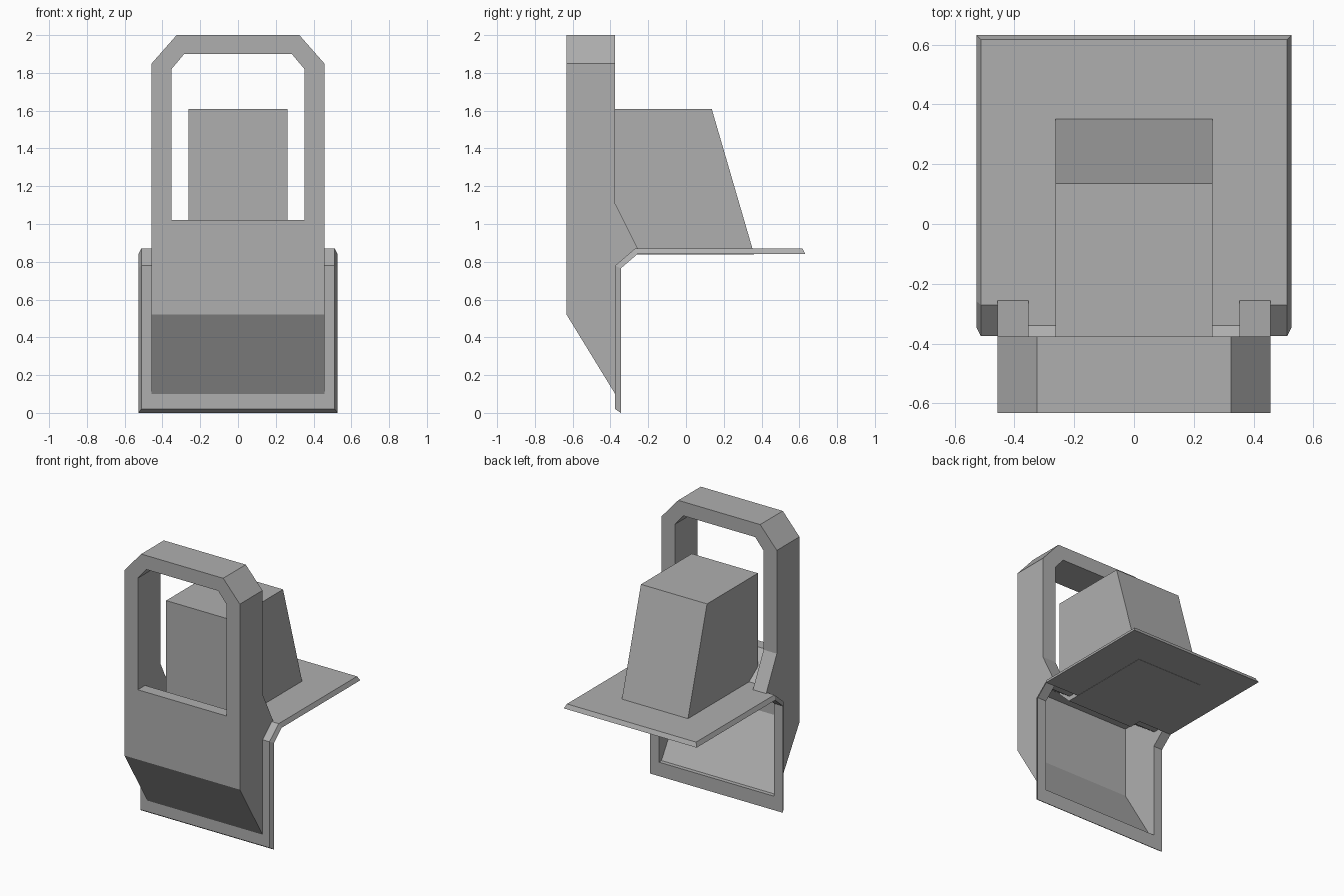
import bpy, bmesh

if "Cube" in bpy.data.objects:
    bpy.data.objects.remove(bpy.data.objects["Cube"])

W = 0.457          # half width of the housing and arch
FRONT = -0.632

grey = bpy.data.materials.new("mid_grey")
grey.diffuse_color = (0.427, 0.427, 0.427, 1)
grey.use_nodes = True
grey.node_tree.nodes["Principled BSDF"].inputs["Base Color"].default_value = grey.diffuse_color


def finish(name, bm):
    bmesh.ops.recalc_face_normals(bm, faces=bm.faces)
    me = bpy.data.meshes.new(name)
    bm.to_mesh(me)
    bm.free()
    me.materials.append(grey)
    ob = bpy.data.objects.new(name, me)
    bpy.context.collection.objects.link(ob)
    return ob


def prism(name, pts, axis, a, b, skip=()):
    """Extrude a profile along x (pts are y,z) or y (pts are x,z); skip lists open sides."""
    bm = bmesh.new()
    place = (lambda p, t: (t, p[0], p[1])) if axis == 'x' else (lambda p, t: (p[0], t, p[1]))
    lo = [bm.verts.new(place(p, a)) for p in pts]
    hi = [bm.verts.new(place(p, b)) for p in pts]
    bm.faces.new(lo)
    bm.faces.new(hi[::-1])
    n = len(pts)
    for i in range(n):
        if i not in skip:
            j = (i + 1) % n
            bm.faces.new((lo[i], hi[i], hi[j], lo[j]))
    return finish(name, bm)


# Bent mounting plate: sloped rim, with a window through the upright and the bend
outer = [(-0.375, 0.02), (-0.375, 0.10), (-0.375, 0.78), (-0.27, 0.87), (0.617, 0.87)]
inner = [(-0.345, 0.0), (-0.345, 0.10), (-0.345, 0.765), (-0.258, 0.84), (0.632, 0.84)]
bm = bmesh.new()


def layer(path, half):
    return [[bm.verts.new((x, y, z)) for x in (-half, -W, W, half)] for y, z in path]


top, bot = layer(outer, 0.512), layer(inner, 0.527)
partner = {t: b for rt, rb in zip(top, bot) for t, b in zip(rt, rb)}
cells = []
for i in range(4):
    for k in range(3):
        if k == 1 and i in (1, 2):
            continue
        quad = (top[i][k], top[i][k + 1], top[i + 1][k + 1], top[i + 1][k])
        cells.append(bm.faces.new(quad))
rim = [e for e in bm.edges if e.is_boundary]
for f in cells:
    bm.faces.new([partner[v] for v in f.verts][::-1])
for e in rim:
    a, b = e.verts
    bm.faces.new((a, b, partner[b], partner[a]))
bmesh.ops.dissolve_limit(bm, angle_limit=0.01, verts=bm.verts, edges=bm.edges)
finish("mounting_plate", bm)

# Hollow thin-walled housing, open towards the plate window
prism("housing", [(-0.375, 0.10), (FRONT, 0.52), (FRONT, 1.02), (-0.55, 1.02),
                  (-0.34, 0.87), (-0.26, 0.87), (-0.375, 0.78)],
      'x', -W, W, skip=(5, 6))

# Arch with clipped corners
half_out = [(W, 1.02), (W, 1.85), (0.325, 2.0)]
half_in = [(0.285, 1.9), (0.352, 1.82), (0.352, 1.02)]
left = [(-x, z) for x, z in half_out[::-1]]
left_in = [(-x, z) for x, z in half_in[::-1]]
prism("arch", half_out + left + left_in + half_in, 'y', FRONT, -0.376)

# Sloped feet behind the arch legs
foot = [(-0.55, 1.02), (-0.376, 1.02), (-0.376, 1.11), (-0.255, 0.87), (-0.34, 0.87)]
for side, a, b in (("left", -W, -0.352), ("right", 0.352, W)):
    prism("arch_foot_" + side, foot, 'x', a, b)

# Block with a sloped back standing on the plate
prism("block", [(-0.44, 1.61), (0.136, 1.61), (0.361, 0.838), (-0.345, 0.838), (-0.44, 0.93)],
      'x', -0.262, 0.262)
